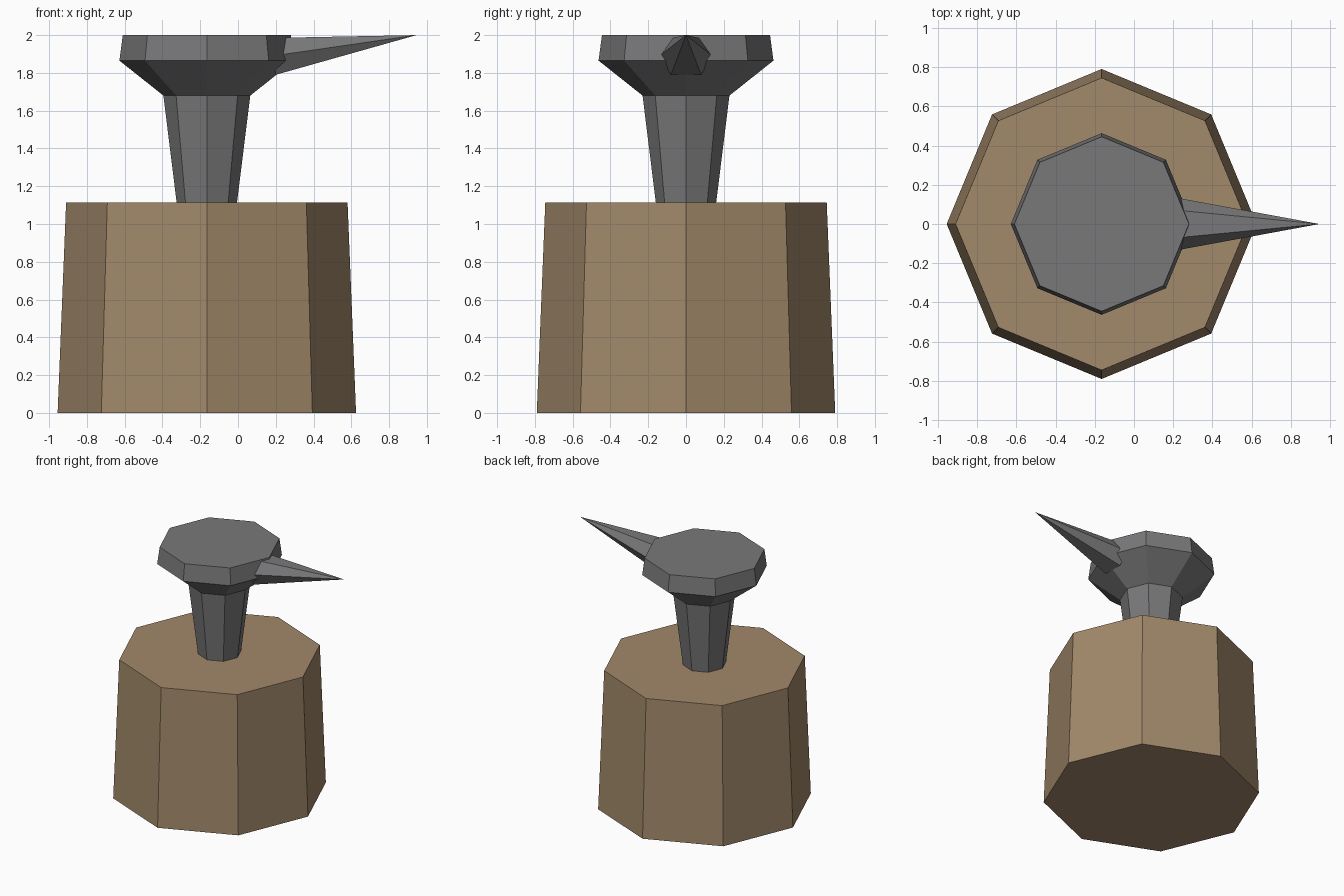
import bpy, math

cube = bpy.data.objects.get("Cube")
if cube:
    bpy.data.objects.remove(cube, do_unlink=True)

SIDES = 8
CENTRE_X = -0.165


def material(name, rgb):
    m = bpy.data.materials.new(name)
    m.use_nodes = True
    colour = (*rgb, 1.0)
    m.diffuse_color = colour
    m.node_tree.nodes["Principled BSDF"].inputs["Base Color"].default_value = colour
    return m


def add_object(name, verts, faces, mat):
    mesh = bpy.data.meshes.new(name)
    mesh.from_pydata(verts, [], faces)
    mesh.materials.append(mat)
    obj = bpy.data.objects.new(name, mesh)
    bpy.context.collection.objects.link(obj)
    return obj


def turned(name, profile, mat):
    """Eight-sided solid from (radius, height) pairs, bottom to top."""
    verts, faces = [], []
    for r, z in profile:
        for i in range(SIDES):
            a = math.tau * i / SIDES
            verts.append((CENTRE_X + r * math.cos(a), r * math.sin(a), z))
    for k in range(len(profile) - 1):
        for i in range(SIDES):
            j = (i + 1) % SIDES
            lo, hi = k * SIDES, (k + 1) * SIDES
            faces.append((lo + i, lo + j, hi + j, hi + i))
    faces.append(tuple(reversed(range(SIDES))))
    faces.append(tuple(range(len(verts) - SIDES, len(verts))))
    return add_object(name, verts, faces, mat)


wood = material("wood", (0.36, 0.25, 0.145))
iron = material("iron", (0.19, 0.19, 0.195))

# Tapered stump
turned("stump", [(0.79, 0), (0.745, 1.115)], wood)

# Stem flaring into the flat head
turned("anvil_body", [(0.16, 1.115), (0.23, 1.68), (0.463, 1.865), (0.445, 2.0)], iron)

# Six-sided horn, its base sunk into the head
half = [(0.17, 0.075, 1.985), (0.185, 0.14, 1.89), (0.2, 0.08, 1.79)]
ring = half + [(x, -y, z) for x, y, z in reversed(half)]
tip = len(ring)
horn_faces = [((i + 1) % tip, i, tip) for i in range(tip)] + [tuple(range(tip))]
add_object("horn", ring + [(0.945, 0, 2.0)], horn_faces, iron)
